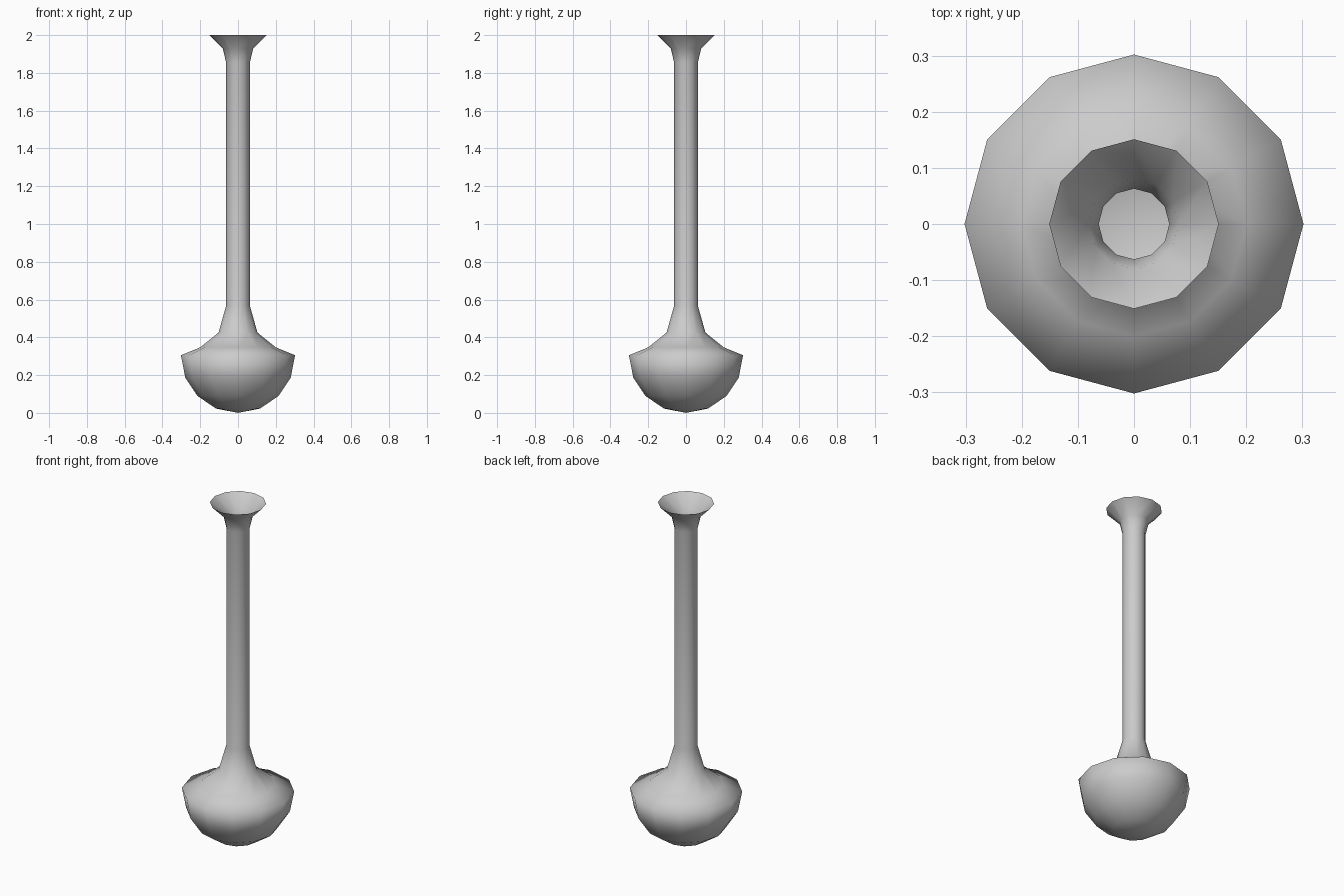
import bpy, bmesh, math

if "Cube" in bpy.data.objects:
    bpy.data.objects.remove(bpy.data.objects["Cube"])

SIDES = 12

# Profile (radius, height): round bowl, shoulder, long tube, flared open mouth
R = 0.302
profile = [(R * math.sin(math.radians(a)), 0.304 - R * math.cos(math.radians(a)) - 0.002)
           for a in (22.5, 45, 67.5, 90)]
profile[-1] = (R, 0.305)
profile += [(0.2, 0.347), (0.103, 0.425), (0.063, 0.567),
            (0.063, 1.855), (0.08, 1.928), (0.151, 2.0)]

bm = bmesh.new()
rings = [[bm.verts.new((r * math.cos(2 * math.pi * i / SIDES),
                        r * math.sin(2 * math.pi * i / SIDES), z))
          for i in range(SIDES)] for r, z in profile]

# Rounded bottom closing to a point
tip = bm.verts.new((0, 0, 0))
for i in range(SIDES):
    bm.faces.new((tip, rings[0][(i + 1) % SIDES], rings[0][i]))

# Walls between rings
for low, high in zip(rings, rings[1:]):
    for i in range(SIDES):
        j = (i + 1) % SIDES
        bm.faces.new((low[i], low[j], high[j], high[i]))

for f in bm.faces:
    f.smooth = True
mesh = bpy.data.meshes.new("long_neck_flask")
bm.to_mesh(mesh)
bm.free()
flask = bpy.data.objects.new("long_neck_flask", mesh)
bpy.context.collection.objects.link(flask)
